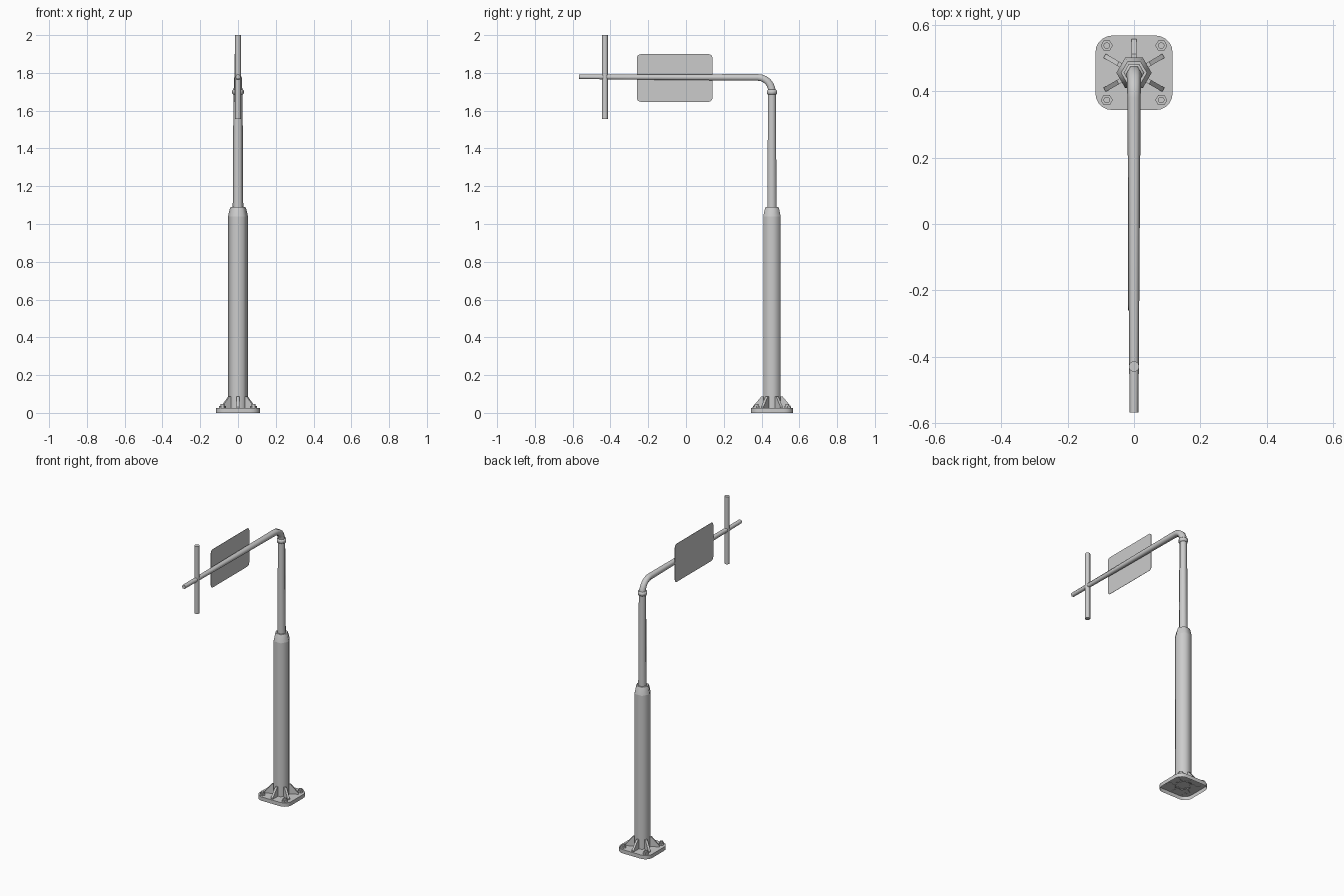
import bpy, bmesh
from math import cos, sin, pi, radians
from mathutils import Matrix, Vector

if "Cube" in bpy.data.objects:
    bpy.data.objects.remove(bpy.data.objects["Cube"])

PY = 0.455  # y of the post axis


def finish(name, bm, smooth=None):
    bmesh.ops.recalc_face_normals(bm, faces=bm.faces)
    me = bpy.data.meshes.new(name)
    bm.to_mesh(me)
    bm.free()
    ob = bpy.data.objects.new(name, me)
    bpy.context.collection.objects.link(ob)
    if smooth:
        bpy.ops.object.select_all(action='DESELECT')
        ob.select_set(True)
        bpy.context.view_layer.objects.active = ob
        bpy.ops.object.shade_smooth_by_angle(angle=radians(smooth))
    return ob


def tube(name, sections, sides=6, x=0.0, smooth=62, cap_start=True):
    """Loft rings (y, z, heading in the yz plane, radius)."""
    bm = bmesh.new()
    rings = []
    for y, z, phi, r in sections:
        side, up = Vector((1, 0, 0)), Vector((0, sin(phi), -cos(phi)))
        rings.append([bm.verts.new(Vector((x, y, z)) + r * (side * cos(2 * pi * i / sides)
                      + up * sin(2 * pi * i / sides))) for i in range(sides)])
    for a, b in zip(rings, rings[1:]):
        for i in range(sides):
            j = (i + 1) % sides
            bm.faces.new((a[i], a[j], b[j], b[i]))
    if cap_start:
        bm.faces.new(rings[0])
    bm.faces.new(rings[-1])
    return finish(name, bm, smooth)


def post(name, profile, y=PY, x=0.0, **kw):
    return tube(name, [(y, z, pi / 2, r) for z, r in profile], x=x, **kw)


def prism(name, pts, depth, matrix, bottom=True):
    """Extrude a 2D outline along local z."""
    bm = bmesh.new()
    lo = [bm.verts.new((u, v, 0)) for u, v in pts]
    hi = [bm.verts.new((u, v, depth)) for u, v in pts]
    n = len(pts)
    for i in range(n):
        j = (i + 1) % n
        bm.faces.new((lo[i], lo[j], hi[j], hi[i]))
    bm.faces.new(hi)
    if bottom:
        bm.faces.new(lo)
    bm.transform(matrix)
    return finish(name, bm, 35)


def rounded(hx, hy, r, seg=5):
    pts = []
    for k, (sx, sy) in enumerate(((1, 1), (-1, 1), (-1, -1), (1, -1))):
        for i in range(seg + 1):
            a = (k + i / seg) * pi / 2
            pts.append((sx * (hx - r) + r * cos(a), sy * (hy - r) + r * sin(a)))
    return pts


# Base plate, open underneath
prism("base_plate", rounded(0.116, 0.112, 0.05), 0.025,
      Matrix.Translation((0, PY, 0)), bottom=False)

# Anchor bolts: hexagonal nut with a round stud
for sx in (-1, 1):
    for sy in (-1, 1):
        bx, by = sx * 0.082, PY + sy * 0.082
        post("bolt_nut", [(0.024, 0.018), (0.037, 0.018)], y=by, x=bx, smooth=30)
        post("bolt_stud", [(0.036, 0.010), (0.047, 0.010)], y=by, x=bx, sides=10, smooth=40)

# Stiffening ribs, one on each face of the hexagonal post
rib = [(0.038, 0.022), (0.102, 0.022), (0.102, 0.032), (0.056, 0.087), (0.038, 0.087)]
for k in range(6):
    m = (Matrix.Translation((0, PY, 0)) @ Matrix.Rotation(radians(30 + 60 * k), 4, 'Z')
         @ Matrix.Rotation(pi / 2, 4, 'X') @ Matrix.Translation((0, 0, -0.007)))
    prism("base_rib", rib, 0.014, m)

# Lower post, taper and upper post
post("lower_post", [(0.02, 0.053), (1.04, 0.053)], cap_start=False)
post("post_taper", [(1.04, 0.053), (1.075, 0.045), (1.09, 0.039)])
post("upper_post", [(1.08, 0.028), (1.70, 0.024)])
post("elbow_collar", [(1.685, 0.025), (1.691, 0.031), (1.705, 0.031), (1.711, 0.025)])

# Bent arm tapering towards its free end
bend = [(PY, 1.69, pi / 2, 0.024)]
for i in range(7):
    a = i / 6 * pi / 2
    bend.append((0.38 + 0.075 * cos(a), 1.70 + 0.076 * sin(a), pi / 2 + a, 0.023 - 0.003 * i / 6))
bend.append((-0.567, 1.779, pi, 0.0135))
tube("arm", bend)

# Vertical rod crossing the arm
post("cross_rod", [(1.555, 0.016), (2.0, 0.016)], y=-0.429, sides=10, smooth=40)

# Sign panel on the left side of the arm
prism("sign_panel", rounded(0.2, 0.126, 0.02, 4), 0.002,
      Matrix.Translation((-0.0175, -0.06, 1.773)) @ Matrix(((0, 0, 1, 0), (1, 0, 0, 0),
                                                           (0, 1, 0, 0), (0, 0, 0, 1))))
